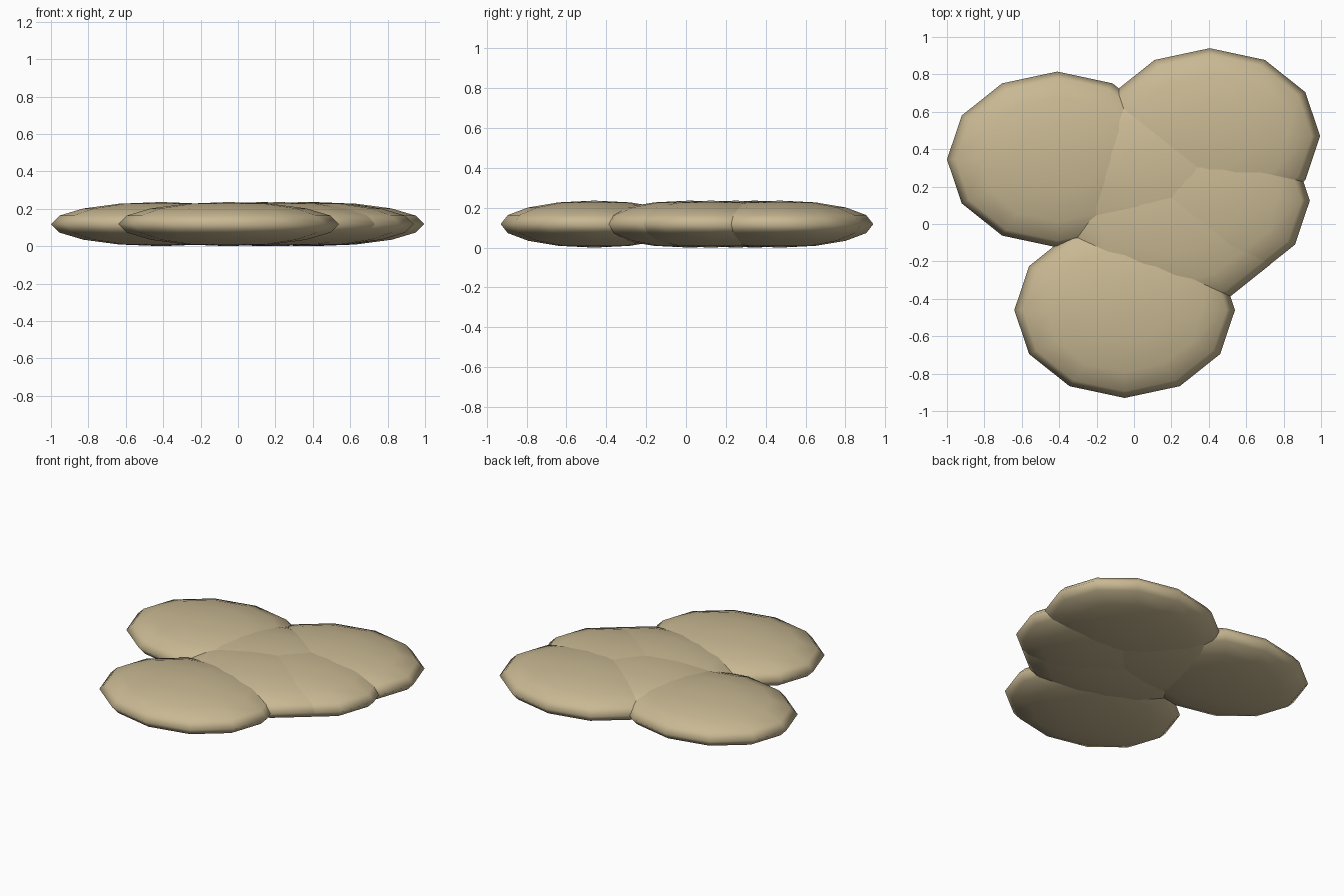
import bpy

if "Cube" in bpy.data.objects:
    bpy.data.objects.remove(bpy.data.objects["Cube"])

# Cluster of identical flattened pebbles, all resting on the ground
RX, RY, RZ = 0.59, 0.47, 0.118


def pebble(name, x, y, mat):
    bpy.ops.mesh.primitive_uv_sphere_add(segments=12, ring_count=8, radius=1,
                                         location=(x, y, RZ))
    ob = bpy.context.object
    ob.name = name
    ob.scale = (RX, RY, RZ)
    bpy.ops.object.transform_apply(location=False, rotation=False, scale=True)
    bpy.ops.object.shade_smooth()
    ob.data.materials.append(mat)


tan = bpy.data.materials.new("tan_surface")
tan.diffuse_color = (0.58, 0.48, 0.29, 1)
tan.use_nodes = True
tan.node_tree.nodes["Principled BSDF"].inputs["Base Color"].default_value = tan.diffuse_color

# Outer lobes
pebble("front_lobe", -0.05, -0.46, tan)
pebble("left_lobe", -0.41, 0.345, tan)
pebble("back_right_lobe", 0.405, 0.47, tan)
pebble("right_lobe", 0.35, 0.125, tan)

# Inner lobes filling the middle
pebble("lower_centre_lobe", 0.22, 0.02, tan)
pebble("upper_centre_lobe", 0.13, 0.25, tan)
